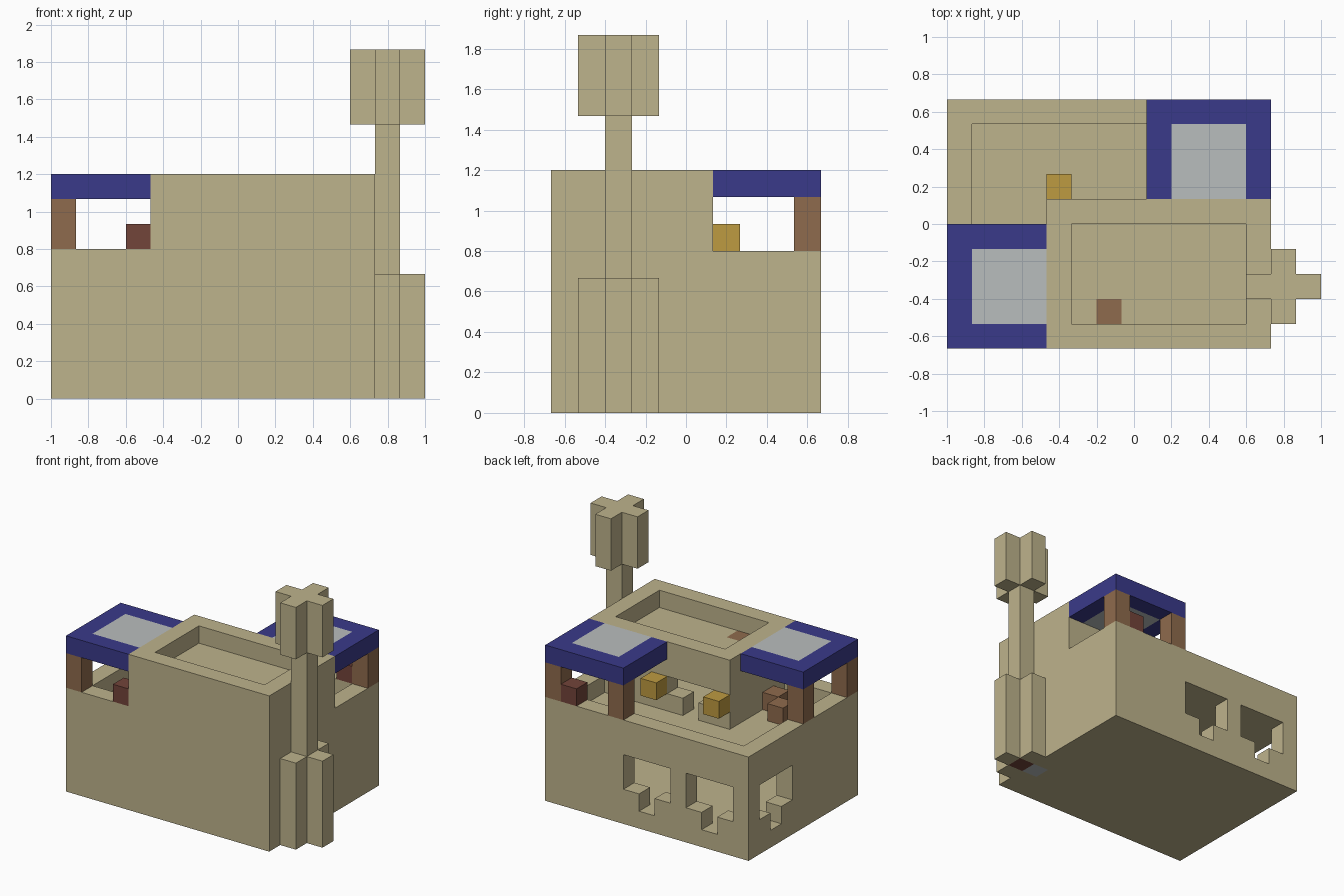
import bpy, bmesh, math
from itertools import product
from mathutils import Vector

if "Cube" in bpy.data.objects:
    bpy.data.objects.remove(bpy.data.objects["Cube"], do_unlink=True)

U = 2 / 15                               # block size
ORIGIN = Vector((-1, -5 * U, 0))


def material(name, rgb):
    m = bpy.data.materials.new(name)
    m.use_nodes = True
    m.diffuse_color = (*rgb, 1)
    m.node_tree.nodes["Principled BSDF"].inputs["Base Color"].default_value = (*rgb, 1)
    return m


sandstone = material("sandstone", (0.515, 0.451, 0.262))
blue = material("blue_roof", (0.042, 0.042, 0.254))
glass = material("pale_grey", (0.485, 0.509, 0.509))
wood = material("brown_wood", (0.275, 0.147, 0.074))
brick = material("red_brick", (0.171, 0.058, 0.042))
amber = material("amber", (0.515, 0.328, 0.053))

cells = {}       # block position -> part name
looks = {}       # part name -> material


def fill(part, mat, xs, ys, zs):
    """Fill a range of blocks with a part."""
    looks[part] = mat
    for c in product(range(*xs), range(*ys), range(*zs)):
        cells[c] = part


def block(part, mat, x, y, z, height=1):
    fill(part, mat, (x, x + 1), (y, y + 1), (z, z + height))


def carve(xs, ys, zs):
    for c in product(range(*xs), range(*ys), range(*zs)):
        cells.pop(c, None)


def back_window(x, y, z, rows):
    """T-shaped opening: a narrow foot below a wide top."""
    carve((x + 1, x + 2), (y, y + 1), (z, z + 1))
    carve((x, x + 3), (y, y + 1), (z + 1, z + 1 + rows))


# Lower storey with room, sunken terrace and windows
fill("house", sandstone, (0, 13), (0, 10), (0, 6))
carve((1, 12), (1, 9), (1, 4))
carve((1, 12), (1, 9), (5, 6))
back_window(1, 9, 1, 2)
back_window(5, 9, 1, 2)
carve((0, 1), (7, 8), (1, 2))
carve((0, 1), (6, 9), (2, 4))

# Upper storey with room, sunken roof and window
fill("house", sandstone, (4, 13), (0, 6), (5, 9))
carve((5, 12), (1, 5), (5, 7))
carve((5, 12), (1, 5), (8, 9))
back_window(5, 5, 5, 1)

# Ladder shaft up to the roof
block("ladder", wood, 6, 1, 1, 7)

# Canopies with glazed centres
fill("front_canopy", blue, (0, 4), (0, 5), (8, 9))
fill("front_skylight", glass, (1, 4), (1, 4), (8, 9))
fill("back_canopy", blue, (8, 13), (6, 10), (8, 9))
fill("back_skylight", glass, (9, 12), (6, 9), (8, 9))

# Canopy posts
for i, (x, y) in enumerate([(0, 0), (0, 4), (8, 9), (12, 9)], 1):
    block(f"canopy_post_{i}", wood, x, y, 6, 2)

# Planters on the rim, lamps by the window, terrace seats
block("front_planter", brick, 3, 0, 6)
block("back_planter", brick, 11, 9, 6)
block("right_lamp", amber, 4, 6, 6)
block("left_lamp", amber, 8, 6, 6)
block("terrace_table", wood, 2, 3, 5)
block("terrace_seat", wood, 3, 2, 5)

# Chimney: plus-shaped foot and head on a slim stem
block("chimney", sandstone, 13, 2, 0, 14)
for x, y in [(13, 1), (13, 3), (14, 2)]:
    block("chimney", sandstone, x, y, 0, 5)
for x, y in [(13, 1), (13, 3), (14, 2), (12, 2)]:
    block("chimney", sandstone, x, y, 11, 3)
block("hearth", brick, 13, 2, 0)
block("hearth_stone", glass, 12, 2, 0)

# Turn each part's exposed block sides into a mesh
AXES = [Vector(v) for v in ((1, 0, 0), (0, 1, 0), (0, 0, 1))]


def build(part):
    bm = bmesh.new()
    for c in (c for c, p in cells.items() if p == part):
        middle = Vector(c) + Vector((0.5, 0.5, 0.5))
        for a, sign in product(range(3), (-1, 1)):
            n = AXES[a] * sign
            if tuple(int(v) for v in Vector(c) + n) in cells:
                continue
            s, t = AXES[(a + 1) % 3] / 2, AXES[(a + 2) % 3] / 2 * sign
            corners = (-s - t, s - t, s + t, -s + t)
            bm.faces.new([bm.verts.new((middle + n / 2 + k) * U + ORIGIN) for k in corners])
    bmesh.ops.remove_doubles(bm, verts=bm.verts, dist=U / 100)
    bmesh.ops.dissolve_limit(bm, angle_limit=math.radians(1), verts=bm.verts, edges=bm.edges)
    mesh = bpy.data.meshes.new(part)
    bm.to_mesh(mesh)
    bm.free()
    mesh.materials.append(looks[part])
    bpy.context.collection.objects.link(bpy.data.objects.new(part, mesh))


for part in looks:
    build(part)
